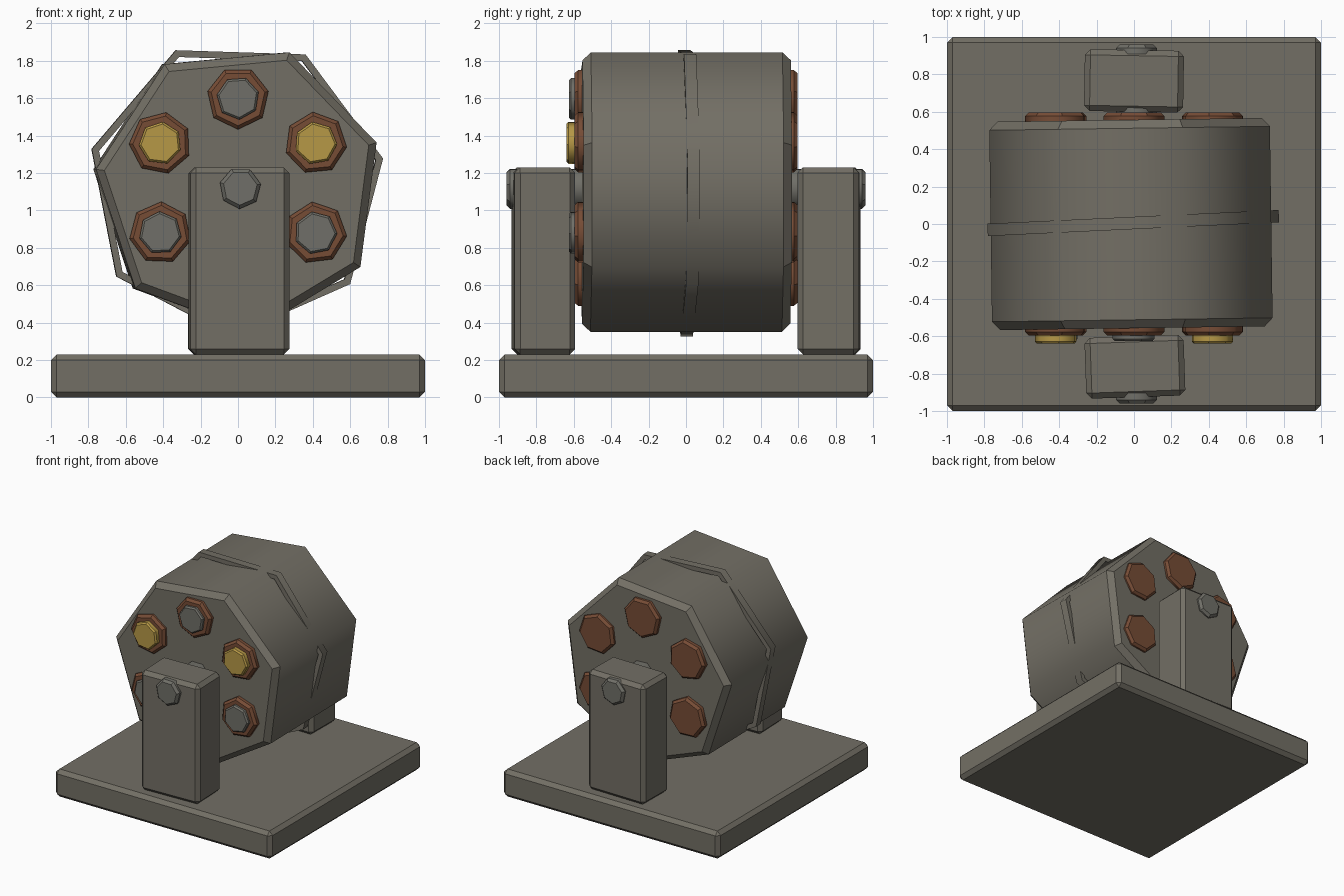
import bpy, bmesh, math
from mathutils import Matrix

if "Cube" in bpy.data.objects:
    bpy.data.objects.remove(bpy.data.objects["Cube"])

SIDES = 7
AXIS_Z = 1.12


def material(name, rgb):
    m = bpy.data.materials.new(name)
    m.diffuse_color = (*rgb, 1.0)
    m.use_nodes = True
    m.node_tree.nodes["Principled BSDF"].inputs["Base Color"].default_value = m.diffuse_color
    return m


GREY = material("stone grey", (0.171, 0.159, 0.130))
STEEL = material("steel grey", (0.162, 0.159, 0.138))
BROWN = material("copper brown", (0.181, 0.072, 0.036))
GOLD = material("brass gold", (0.468, 0.314, 0.061))


def finish(bm, name, mat, loc, rot_z):
    bmesh.ops.recalc_face_normals(bm, faces=bm.faces)
    me = bpy.data.meshes.new(name)
    bm.to_mesh(me)
    bm.free()
    me.materials.append(mat)
    ob = bpy.data.objects.new(name, me)
    ob.location = loc
    ob.rotation_euler.z = math.radians(rot_z)
    bpy.context.collection.objects.link(ob)
    return ob


def turned(name, profile, mat, loc, angle, rot_z=0, ring=False):
    """Seven-sided solid around the y axis from (radius, y) points."""
    bm = bmesh.new()
    loops = []
    for r, y in profile:
        loops.append([])
        for k in range(SIDES):
            a = math.radians(angle) + k * math.tau / SIDES
            loops[-1].append(bm.verts.new((r * math.cos(a), y, r * math.sin(a))))
    pairs = list(zip(loops, loops[1:]))
    if ring:
        pairs.append((loops[-1], loops[0]))
    else:
        bm.faces.new(loops[0])
        bm.faces.new(loops[-1])
    for a, b in pairs:
        for k in range(SIDES):
            j = (k + 1) % SIDES
            bm.faces.new((a[k], a[j], b[j], b[k]))
    # only edges running along the axis are shaded smooth
    for f in bm.faces:
        f.smooth = True
    for e in bm.edges:
        d = e.verts[0].co - e.verts[1].co
        e.smooth = math.hypot(d.x, d.z) < 1e-5
    return finish(bm, name, mat, loc, rot_z)


def prism(name, r, y0, y1, bevel, mat, loc, angle, rot_z=0):
    profile = [(r - bevel, y0), (r, y0 + bevel), (r, y1 - bevel), (r - bevel, y1)]
    return turned(name, profile, mat, loc, angle, rot_z)


def block(name, size, loc, bevel, rot_z=0):
    bm = bmesh.new()
    bmesh.ops.create_cube(bm, size=1, matrix=Matrix.Diagonal((*size, 1)))
    bmesh.ops.bevel(bm, geom=bm.edges[:], offset=bevel, segments=1,
                    affect='EDGES', profile=0.5)
    return finish(bm, name, GREY, loc, rot_z)


# base plate and the two upright supports
block("base", (2, 2, 0.23), (0, 0, 0.115), 0.03)
block("front_support", (0.53, 0.325, 1.0), (0.005, -0.763, 0.73), 0.03, 2)
block("back_support", (0.53, 0.33, 1.0), (0, 0.765, 0.73), 0.03, -1)

# axle with its ends showing outside the supports
prism("axle", 0.112, -0.96, 0.96, 0.02, STEEL, (0.012, 0, AXIS_Z), 268)

# drum and the slightly skewed band around it
prism("drum", 0.773, -0.557, 0.557, 0.045, GREY, (0, 0, AXIS_Z), 18.3, 0.8)
turned("drum_band", [(0.80, -0.033), (0.80, 0.033), (0.76, 0.033), (0.76, -0.033)],
       GREY, (-0.01, 0.005, 1.125), 11, 2.7, ring=True)

# six tubes through the drum, each with a cap at the front
turns = [270, 95.5, 97, 90, 88, 79]
for i, turn in enumerate(turns):
    a = math.radians(90 - 60 * i)
    loc = (0.48 * math.cos(a), 0, AXIS_Z + 0.48 * math.sin(a))
    brass = i in (1, 5)
    prism(f"tube_{i + 1}", 0.167, -0.597, 0.597, 0.02, BROWN, loc, turn)
    prism(f"tube_cap_{i + 1}", 0.115, -0.64 if brass else -0.626, -0.5, 0.012,
          GOLD if brass else STEEL, loc, turn + 4)
